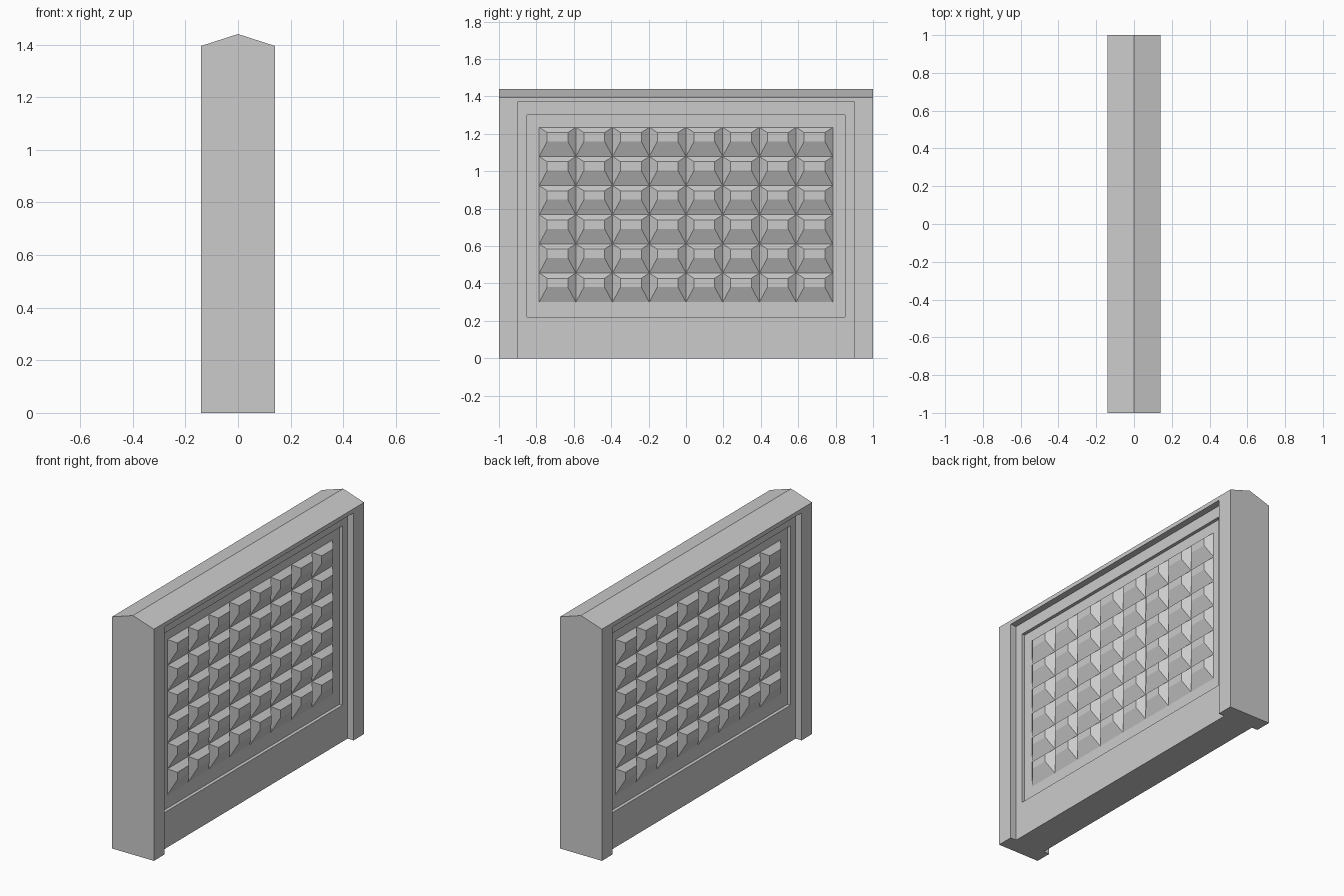
import bpy, bmesh

if "Cube" in bpy.data.objects:
    bpy.data.objects.remove(bpy.data.objects["Cube"])

HALF_T, EAVE, RIDGE = 0.14, 1.395, 1.44
PANEL_X, INNER_X, STUD_X = 0.10, 0.08, 0.115
COLS, ROWS = 8, 6
GY, GZ0, GZ1 = 0.785, 0.30, 1.235      # stud field limits


def face(bm, pts):
    return bm.faces.new([bm.verts.new(p) for p in pts])


def rect(x, hy, z0, z1):
    return [(x, -hy, z0), (x, hy, z0), (x, hy, z1), (x, -hy, z1)]


def finish(bm, name):
    me = bpy.data.meshes.new(name)
    bm.to_mesh(me)
    bm.free()
    ob = bpy.data.objects.new(name, me)
    bpy.context.collection.objects.link(ob)
    return ob


# Wall body: nested stepped frames on both sides, open at the foot
bm = bmesh.new()
rings = [rect(HALF_T, 1, 0, EAVE), rect(HALF_T, 0.9, 0, 1.37),
         rect(PANEL_X, 0.9, 0, 1.37), rect(PANEL_X, 0.85, 0.22, 1.30),
         rect(INNER_X, 0.85, 0.22, 1.30), rect(INNER_X, GY, GZ0, GZ1)]
for s in (1, -1):
    for i, (a, b) in enumerate(zip(rings, rings[1:])):
        for k in range(4):
            if k == 0 and i < 2:       # no bottom rail on the outer frame
                continue
            n = (k + 1) % 4
            face(bm, [(s * x, y, z) for x, y, z in (a[k], a[n], b[n], b[k])])
    # Sloped coping
    face(bm, [(s * HALF_T, -1, EAVE), (s * HALF_T, 1, EAVE), (0, 1, RIDGE), (0, -1, RIDGE)])

# End faces and notched underside
for y in (-1, 1):
    face(bm, [(-HALF_T, y, 0), (HALF_T, y, 0), (HALF_T, y, EAVE), (0, y, RIDGE), (-HALF_T, y, EAVE)])
side = [(HALF_T, -1), (HALF_T, -0.9), (PANEL_X, -0.9), (PANEL_X, 0.9), (HALF_T, 0.9), (HALF_T, 1)]
face(bm, [(x, y, 0) for x, y in side] + [(-x, y, 0) for x, y in reversed(side)])
bmesh.ops.remove_doubles(bm, verts=bm.verts, dist=1e-4)
bmesh.ops.recalc_face_normals(bm, faces=bm.faces)
finish(bm, "wall_body")

# Faceted studs: off-centre truncated pyramids, mirrored to the other side
bm = bmesh.new()
w, h = 2 * GY / COLS, (GZ1 - GZ0) / ROWS
for c in range(COLS):
    for r in range(ROWS):
        y0, z0 = -GY + c * w, GZ0 + r * h
        y1, z1 = y0 + w, z0 + h
        base = [(INNER_X, y0, z0), (INNER_X, y1, z0), (INNER_X, y1, z1), (INNER_X, y0, z1)]
        ya, yb, za, zb = y0 + 0.043, y1 - 0.043, z1 - 0.075, z1 - 0.028
        tip = [(STUD_X, ya, za), (STUD_X, yb, za), (STUD_X, yb, zb), (STUD_X, ya, zb)]
        face(bm, tip)
        for k in range(4):
            n = (k + 1) % 4
            face(bm, [base[k], base[n], tip[n], tip[k]])
bmesh.ops.remove_doubles(bm, verts=bm.verts, dist=1e-4)
studs = finish(bm, "faceted_studs")
mirror = studs.modifiers.new("mirror", 'MIRROR')
mirror.use_mirror_merge = False
